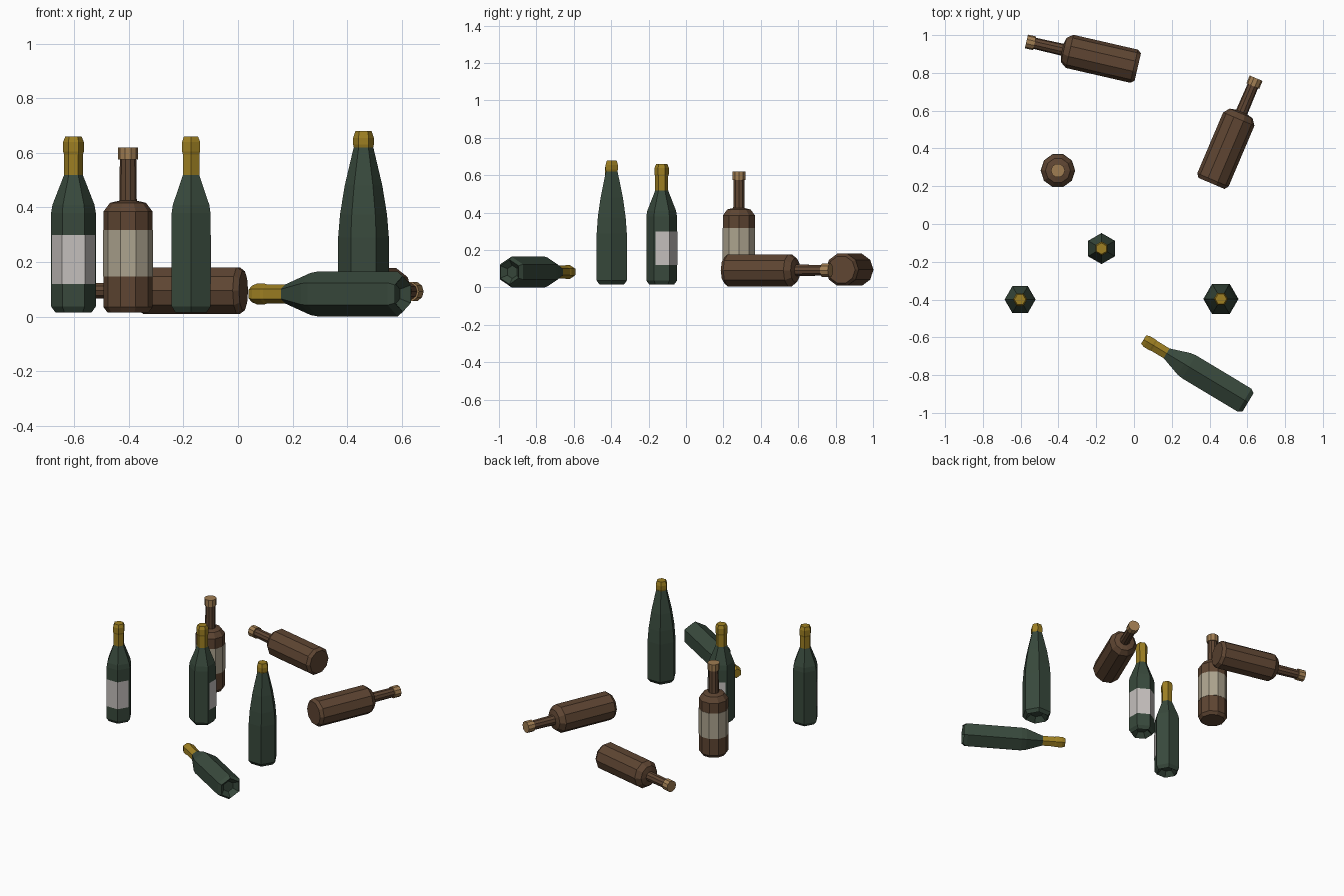
import bpy, bmesh
from math import cos, sin, pi, radians, atan2
from mathutils import Matrix

if "Cube" in bpy.data.objects:
    bpy.data.objects.remove(bpy.data.objects["Cube"])


def material(name, rgb):
    lin = [((c / 255 + 0.055) / 1.055) ** 2.4 for c in rgb] + [1]
    m = bpy.data.materials.new(name)
    m.use_nodes = True
    m.diffuse_color = lin
    m.node_tree.nodes["Principled BSDF"].inputs["Base Color"].default_value = lin
    return m


GREEN = material("green glass", (56, 73, 60))
GOLD = material("gold foil", (157, 127, 34))
BROWN = material("brown glass", (94, 69, 50))
TAN = material("tan cap", (160, 125, 82))
WHITE = material("white paper", (196, 191, 188))
CREAM = material("cream paper", (172, 163, 142))


def finish(bm, name, mat, place):
    mesh = bpy.data.meshes.new(name)
    bm.to_mesh(mesh)
    bm.free()
    mesh.materials.append(mat)
    ob = bpy.data.objects.new(name, mesh)
    ob.matrix_world = place
    bpy.context.collection.objects.link(ob)


def lathe(name, profile, sides, mat, place):
    """Faceted solid of revolution; the open ends are closed with flat faces."""
    bm = bmesh.new()
    rings = [[bm.verts.new((r * cos(2 * pi * i / sides), r * sin(2 * pi * i / sides), z))
              for i in range(sides)] for r, z in profile]
    for a, b in zip(rings, rings[1:]):
        for i in range(sides):
            j = (i + 1) % sides
            bm.faces.new((a[i], a[j], b[j], b[i]))
    bm.faces.new(rings[0][::-1])
    bm.faces.new(rings[-1])
    finish(bm, name, mat, place)


def front_label(name, r, z0, z1, place):
    """Paper strip wrapped over the three front faces of a hexagonal bottle."""
    bm = bmesh.new()
    h = r * 0.866
    outline = [(-r * 0.94, -h * 0.12), (-r / 2, -h), (r / 2, -h), (r * 0.94, -h * 0.12)]
    cols = [[bm.verts.new((x, y, z)) for z in (z0, z1)] for x, y in outline]
    for a, b in zip(cols, cols[1:]):
        bm.faces.new((a[0], b[0], b[1], a[1]))
    finish(bm, name, WHITE, place)


# Profiles as (radius, height) from the base up; green bases are hollowed
WINE = [(.035, .03), (.066, 0), (.082, .022), (.082, .365), (.077, .395), (.036, .50), (.033, .51)]
WINE_FOIL = [(.035, .50), (.035, .58), (.038, .59), (.038, .625), (.030, .645)]
SPARKLING = [(.04, .03), (.075, 0), (.093, .022), (.093, .275), (.086, .36),
             (.069, .465), (.036, .605)]
SPARKLING_FOIL = [(.035, .605), (.038, .615), (.038, .64), (.030, .665)]
SPIRIT = [(.075, 0), (.09, .02), (.09, .37), (.066, .402), (.032, .41), (.030, .565)]
SPIRIT_CAP = [(.037, .56), (.037, .605)]
SPIRIT_LABEL = [(.0915, .132), (.0915, .303)]


def standing(x, y, spin=0):
    return Matrix.Translation((x, y, .015)) @ Matrix.Rotation(radians(spin), 4, 'Z')


def lying(x, y, z, dx, dy, spin=0):
    return (Matrix.Translation((x, y, z)) @ Matrix.Rotation(atan2(dy, dx), 4, 'Z')
            @ Matrix.Rotation(pi / 2, 4, 'Y') @ Matrix.Rotation(radians(spin), 4, 'Z'))


def wine_bottle(tag, place, label):
    lathe(tag + "_wine_bottle", WINE, 6, GREEN, place)
    lathe(tag + "_wine_foil", WINE_FOIL, 6, GOLD, place)
    if label:
        front_label(tag + "_wine_label", .084, .105, .285, place)


def spirit_bottle(tag, place, label):
    lathe(tag + "_spirit_bottle", SPIRIT, 10, BROWN, place)
    lathe(tag + "_spirit_cap", SPIRIT_CAP, 10, TAN, place)
    if label:
        lathe(tag + "_spirit_label", SPIRIT_LABEL, 10, CREAM, place)


# Green wine bottles
wine_bottle("left", standing(-.603, -.40), True)
wine_bottle("middle", standing(-.172, -.13, 150), True)
wine_bottle("fallen", lying(.604, -.944, .083, -.857, .515), False)

# Tall sparkling wine bottle
tall = standing(.46, -.397)
lathe("sparkling_bottle", SPARKLING, 6, GREEN, tall)
lathe("sparkling_foil", SPARKLING_FOIL, 6, GOLD, tall)

# Brown spirit bottles
spirit_bottle("standing", standing(-.403, .283), True)
spirit_bottle("fallen_side", lying(.41, .215, .092, .391, .92, 90), False)
spirit_bottle("fallen_back", lying(.02, .831, .095, -.975, .224, 90), False)
